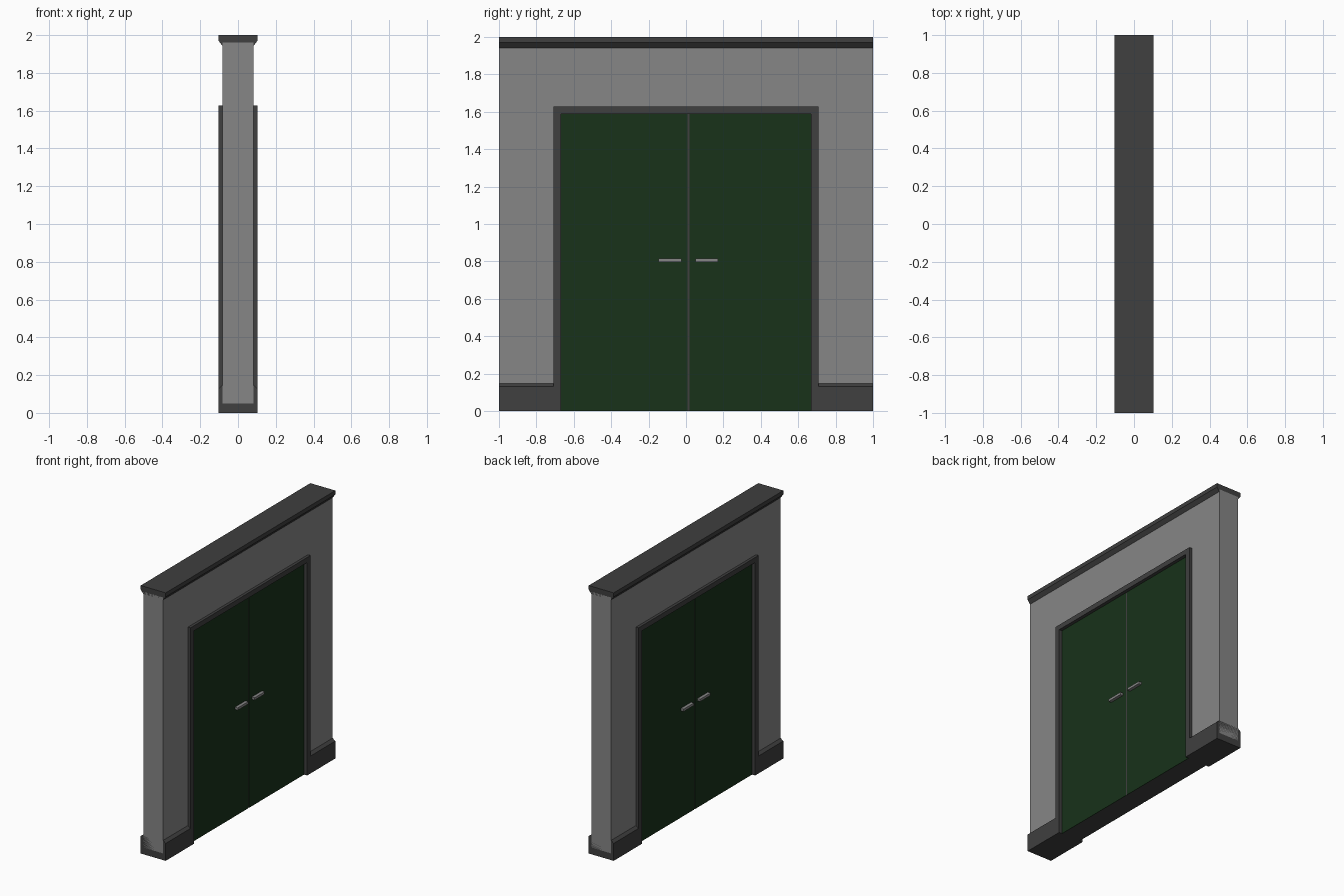
import bpy, bmesh
from mathutils import Vector

if "Cube" in bpy.data.objects:
    bpy.data.objects.remove(bpy.data.objects["Cube"])


def material(name, rgb):
    m = bpy.data.materials.new(name)
    m.diffuse_color = (*rgb, 1)
    m.use_nodes = True
    m.node_tree.nodes["Principled BSDF"].inputs["Base Color"].default_value = m.diffuse_color
    return m


WALL = material("wall_grey", (0.24, 0.24, 0.24))
TRIM = material("dark_grey", (0.05, 0.05, 0.05))
GREEN = material("door_green", (0.009, 0.032, 0.010))


def prism(name, outline, axis, a, b, mat):
    """Extrude an outline along x (points are y,z) or y (points are x,z)."""
    bm = bmesh.new()
    place = (lambda p: (a, *p)) if axis == "x" else (lambda p: (p[0], a, p[1]))
    face = bm.faces.new([bm.verts.new(place(p)) for p in outline])
    ext = bmesh.ops.extrude_face_region(bm, geom=[face])
    verts = [v for v in ext["geom"] if isinstance(v, bmesh.types.BMVert)]
    shift = Vector((b - a, 0, 0) if axis == "x" else (0, b - a, 0))
    bmesh.ops.translate(bm, vec=shift, verts=verts)
    bmesh.ops.recalc_face_normals(bm, faces=bm.faces)
    mesh = bpy.data.meshes.new(name)
    bm.to_mesh(mesh)
    bm.free()
    mesh.materials.append(mat)
    ob = bpy.data.objects.new(name, mesh)
    bpy.context.collection.objects.link(ob)
    return ob


def arch(outer, top, inner, head, z0=0):
    """Upside-down U outline around a doorway."""
    return [(-outer, z0), (-outer, top), (outer, top), (outer, z0),
            (inner, z0), (inner, head), (-inner, head), (-inner, z0)]


def rect(y0, y1, z0, z1):
    return [(y0, z0), (y1, z0), (y1, z1), (y0, z1)]


W, D, P = 0.082, 0.103, 0.078   # half depths: wall, trim, door face

# Wall and door surround
prism("wall", arch(1, 1.96, 0.708, 1.627, 0.05), "x", -W, W, WALL)
prism("door_frame", arch(0.708, 1.627, 0.668, 1.589), "x", -D, D, TRIM)

# Coping along the top, chamfered underneath
prism("coping", [(-W, 1.942), (W, 1.942), (D, 1.97), (D, 2), (-D, 2), (-D, 1.97)],
      "y", -1, 1, TRIM)

# Plinths either side of the doorway, chamfered on top
for side, s in (("left", -1), ("right", 1)):
    prism("plinth_" + side, [(-D, 0), (D, 0), (D, 0.13), (W, 0.147), (-W, 0.147), (-D, 0.13)],
          "y", s * 0.708, s, TRIM)

# Dark core seen in the seam between the door leaves
prism("door_core", rect(-0.668, 0.668, 0, 1.589), "x", -P + 0.003, P - 0.003, TRIM)

# Door leaves and handles on both faces
for face, s in (("front", 1), ("rear", -1)):
    for leaf, y0, y1, h0, h1 in (("left", -0.668, 0.007, -0.147, -0.023),
                                 ("right", 0.019, 0.668, 0.051, 0.171)):
        prism(f"door_{leaf}_{face}", rect(y0, y1, 0, 1.589), "x",
              s * (P - 0.003), s * P, GREEN)
        prism(f"handle_{leaf}_{face}", rect(h0, h1, 0.797, 0.815), "x",
              s * P, s * 0.101, WALL)
